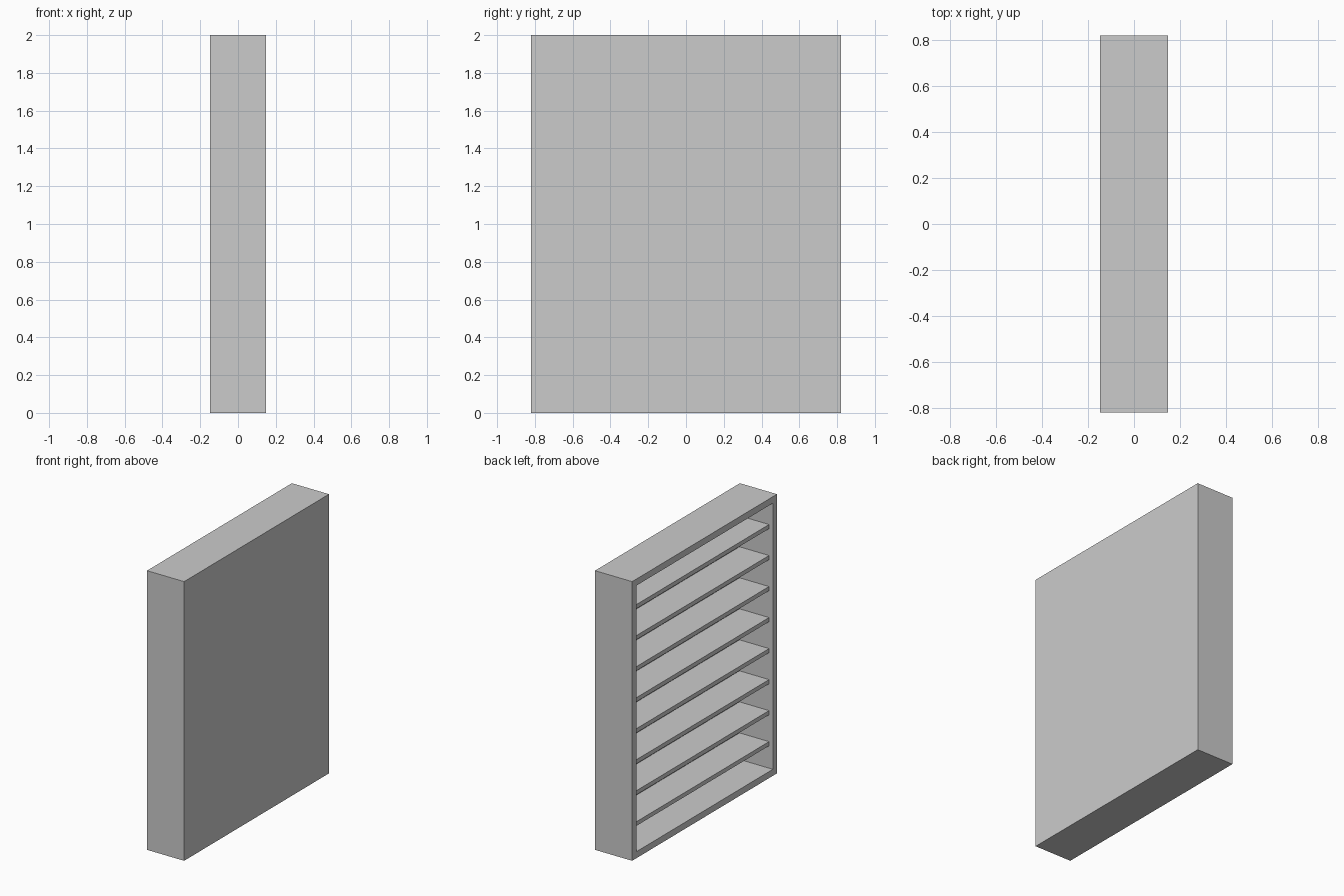
import bpy, bmesh
from mathutils import Matrix

if "Cube" in bpy.data.objects:
    bpy.data.objects.remove(bpy.data.objects["Cube"])

DX, DY, DZ = 0.294, 1.64, 2.0   # outer size
T, BACK, RECESS = 0.047, 0.03, 0.03
SHELVES, SHELF_T = 8, 0.03


def box(bm, size, centre):
    m = Matrix.Translation(centre) @ Matrix.Diagonal((*size, 1))
    bmesh.ops.create_cube(bm, size=1, matrix=m)


def finish(bm, name):
    bmesh.ops.recalc_face_normals(bm, faces=bm.faces)
    mesh = bpy.data.meshes.new(name)
    bm.to_mesh(mesh)
    bm.free()
    ob = bpy.data.objects.new(name, mesh)
    bpy.context.collection.objects.link(ob)
    return ob


# Cabinet carcass: solid block hollowed out from the open -x side
bm = bmesh.new()
box(bm, (DX, DY, DZ), (0, 0, DZ / 2))
bm.normal_update()
opening = min(bm.faces, key=lambda f: f.calc_center_median().x)
bmesh.ops.inset_region(bm, faces=[opening], thickness=T, use_even_offset=True)
floor = bmesh.ops.extrude_discrete_faces(bm, faces=[opening])["faces"]
bmesh.ops.translate(bm, verts=floor[0].verts, vec=(DX - BACK, 0, 0))
finish(bm, "cabinet_carcass")

# Shelves, evenly spaced and set back from the opening
x0, x1 = -DX / 2 + RECESS, DX / 2 - BACK
for i in range(1, SHELVES + 1):
    bm = bmesh.new()
    box(bm, (x1 - x0, DY - 2 * T, SHELF_T),
        ((x0 + x1) / 2, 0, DZ * i / (SHELVES + 1)))
    finish(bm, f"shelf_{i}")
